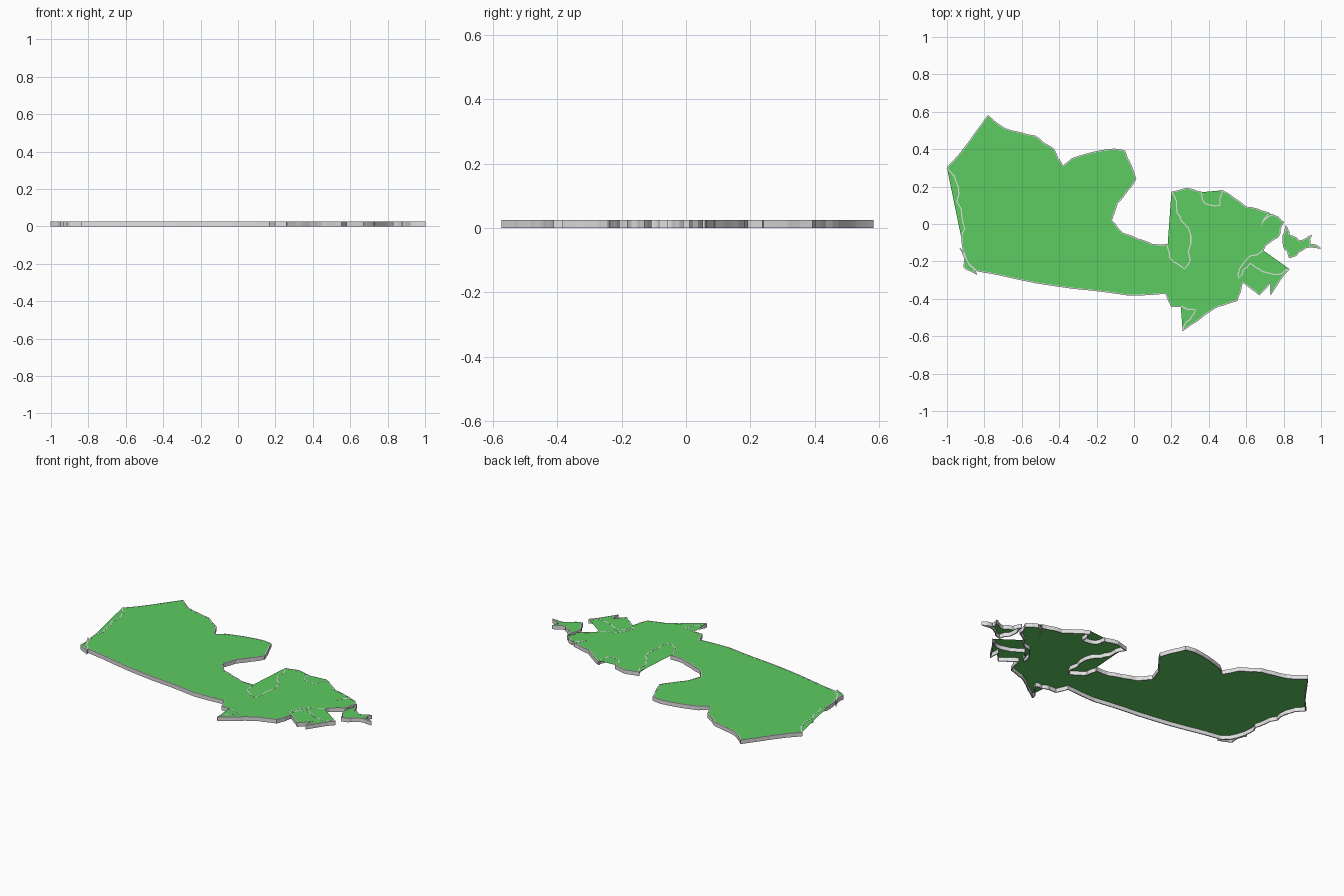
import bpy
import bmesh
import random
from mathutils import Vector

random.seed(4)
HEIGHT = 0.025       # full height of the coast walls
SHEET_Z = 0.0243     # land sheet sits just under the wall tops
WALL = 0.006         # wall thickness
SMOOTH, UNEVEN, BROKEN = 0.015, 0.04, 0.13   # how crooked a coast is

cube = bpy.data.objects.get("Cube")
if cube:
    bpy.data.objects.remove(cube, do_unlink=True)


def make_material(name, red, green, blue):
    mat = bpy.data.materials.new(name)
    mat.use_nodes = True
    colour = (red, green, blue, 1)
    mat.diffuse_color = colour
    mat.node_tree.nodes["Principled BSDF"].inputs["Base Color"].default_value = colour
    return mat


land_green = make_material("land green", 0.11, 0.60, 0.12)
wall_grey = make_material("wall light grey", 0.75, 0.75, 0.75)


def jagged(points, rough):
    """Break each stretch of coast into smaller crooked steps."""
    path = [Vector(p) for p in points]
    for _ in range(2):
        finer = path[:1]
        for a, b in zip(path, path[1:]):
            d = b - a
            shift = Vector((-d.y, d.x)) * random.uniform(-rough, rough)
            finer += [(a + b) / 2 + shift, b]
        path = finer
    return path


def add_object(name, bm, mat):
    mesh = bpy.data.meshes.new(name)
    bm.to_mesh(mesh)
    bm.free()
    mesh.materials.append(mat)
    obj = bpy.data.objects.new(name, mesh)
    bpy.context.scene.collection.objects.link(obj)
    return obj


def add_sheet(name, path):
    """Flat land surface filled from its outline."""
    bm = bmesh.new()
    face = bm.faces.new([bm.verts.new((p.x, p.y, SHEET_Z)) for p in path])
    face.normal_update()
    if face.normal.z < 0:
        face.normal_flip()
    bmesh.ops.triangulate(bm, faces=[face])
    add_object(name, bm, land_green)


def add_wall(name, path):
    """Thin upright wall following a coast line."""
    bm = bmesh.new()
    low = [bm.verts.new((p.x, p.y, 0)) for p in path]
    edges = [bm.edges.new(pair) for pair in zip(low, low[1:])]
    raised = bmesh.ops.extrude_edge_only(bm, edges=edges)["geom"]
    verts = [v for v in raised if isinstance(v, bmesh.types.BMVert)]
    bmesh.ops.translate(bm, verts=verts, vec=(0, 0, HEIGHT))
    obj = add_object(name, bm, wall_grey)
    mod = obj.modifiers.new("thickness", 'SOLIDIFY')
    mod.thickness = WALL
    mod.offset = 0


# Mainland outline, grown clockwise from its western corner
outline = [Vector((-1, .3))]


def add_coast(name, rough, *points, bridged=False):
    """Wall one stretch of coast; a bridged bay is spanned by the land sheet."""
    path = jagged([outline[-1], *points], rough)
    add_wall(name, path)
    outline.extend(path[-1:] if bridged else path[1:])


add_coast("north_coast_wall", UNEVEN,
          (-.78, .58), (-.69, .51), (-.53, .47), (-.43, .4), (-.38, .31),
          (-.33, .35), (-.11, .4), (-.05, .39), (.01, .24))
add_coast("inner_sea_wall", UNEVEN,
          (-.09, .11), (-.12, .02), (-.06, -.05), (.1, -.11), (.18, -.11))
add_coast("great_bay_wall", BROKEN,
          (.19, -.18), (.27, -.24), (.3, -.19), (.29, -.02), (.23, .06),
          (.2, .17), bridged=True)
add_coast("north_cape_wall", UNEVEN, (.28, .19), (.36, .17))
add_coast("small_bay_wall", BROKEN, (.38, .11), (.46, .1), (.47, .18), bridged=True)
add_coast("northeast_coast_wall", UNEVEN, (.6, .09), (.72, .06))
add_coast("inlet_wall", BROKEN, (.68, -.01), (.74, .05), bridged=True)
add_coast("east_coast_wall", BROKEN, (.8, .01), (.77, -.07), (.69, -.14))
add_coast("gulf_wall", BROKEN,
          (.57, -.23), (.56, -.29), (.62, -.21), (.67, -.24), (.75, -.27),
          (.83, -.24), bridged=True)
add_coast("southeast_coast_wall", UNEVEN,
          (.73, -.38), (.73, -.31), (.67, -.38), (.58, -.31), (.55, -.41),
          (.45, -.44), (.36, -.5), (.26, -.57))
add_coast("lake_shore_wall", BROKEN, (.3, -.51), (.33, -.46), (.25, -.44), bridged=True)
add_coast("south_border_wall", SMOOTH,
          (.2, -.44), (.17, -.37), (-.03, -.38), (-.42, -.33), (-.84, -.25))
add_coast("southwest_coast_wall", BROKEN, (-.92, -.09))
add_coast("west_coast_wall", BROKEN, (-.92, .04), (-.94, .2), outline[0], bridged=True)
add_sheet("mainland", outline[:-1])


def add_island(name, *points):
    path = jagged([*points, points[0]], BROKEN)
    add_wall(name + "_wall", path)
    add_sheet(name, path[:-1])


add_island("east_island",
           (.81, -.01), (.83, -.06), (.88, -.09), (.95, -.06), (.94, -.11),
           (1, -.13), (.9, -.14), (.83, -.18), (.8, -.12))
add_island("west_island", (-.93, -.13), (-.89, -.2), (-.84, -.27), (-.91, -.23))
